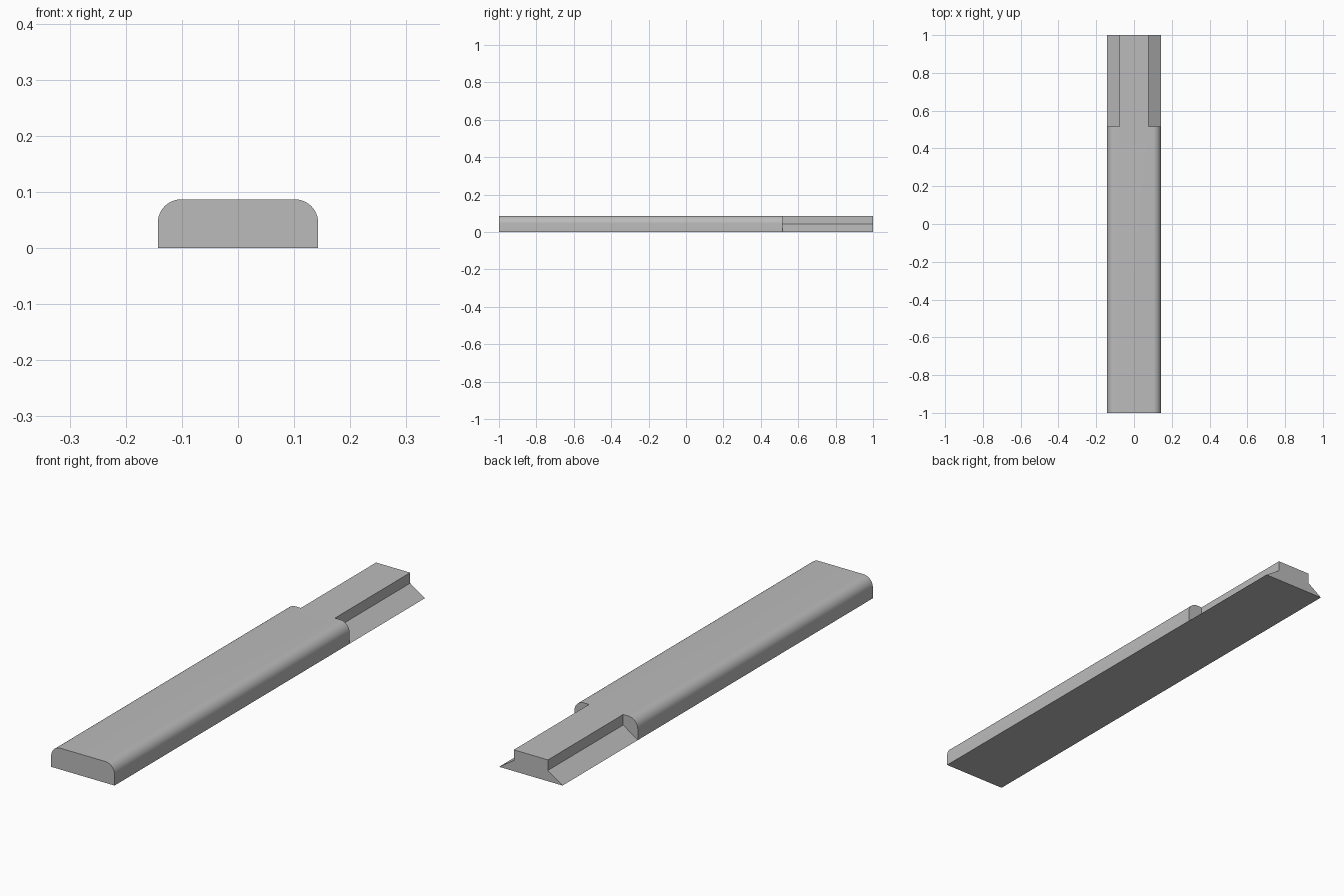
import bpy, bmesh
from math import sin, cos, pi

cube = bpy.data.objects.get("Cube")
if cube:
    bpy.data.objects.remove(cube, do_unlink=True)

HALF_W, HEIGHT, RADIUS = 0.143, 0.087, 0.042
TONGUE_W, SLOPE_TOP = 0.077, 0.044
FRONT, STEP, BACK = -1.0, 0.515, 1.0

grey = bpy.data.materials.new("plain grey")
grey.use_nodes = True
colour = (0.5, 0.5, 0.5, 1)
grey.diffuse_color = colour
grey.node_tree.nodes["Principled BSDF"].inputs["Base Color"].default_value = colour

# Half profiles (x, z) running from the bottom corner to the top
body_half = [(HALF_W, 0)] + [
    (HALF_W - RADIUS + RADIUS * cos(i * pi / 24),
     HEIGHT - RADIUS + RADIUS * sin(i * pi / 24)) for i in range(13)]
tongue_half = [(HALF_W, 0), (TONGUE_W, SLOPE_TOP), (TONGUE_W, HEIGHT)]


def mirrored(half):
    return half + [(-x, z) for x, z in reversed(half)]


bm = bmesh.new()


def ring(half, y):
    return [bm.verts.new((x, y, z)) for x, z in mirrored(half)]


def skin(a, b):
    for i in range(len(a)):
        j = (i + 1) % len(a)
        bm.faces.new((a[i], a[j], b[j], b[i]))


# Rounded body, then the dovetail tongue sharing its bottom corners
front, shoulder = ring(body_half, FRONT), ring(body_half, STEP)
root, end = ring(tongue_half, STEP), ring(tongue_half, BACK)
bmesh.ops.delete(bm, geom=[root[0], root[-1]], context='VERTS')
root[0], root[-1] = shoulder[0], shoulder[-1]
skin(front, shoulder)
skin(root, end)
bm.faces.new(front)
bm.faces.new(end)

# Shoulder faces above the slopes on both sides
n = len(body_half)
bm.faces.new(shoulder[:n] + [root[2], root[1]])
bm.faces.new(shoulder[n:] + [root[4], root[3]])

# Continuous top across the step
top = next(f for f in bm.faces if {shoulder[n - 1], shoulder[n], front[n]} <= set(f.verts))
bm.faces.remove(top)
bm.faces.new((front[n - 1], front[n], shoulder[n], root[3], root[2], shoulder[n - 1]))
bmesh.ops.recalc_face_normals(bm, faces=bm.faces)

mesh = bpy.data.meshes.new("tongued_bar")
bm.to_mesh(mesh)
bm.free()
mesh.materials.append(grey)
bar = bpy.data.objects.new("tongued_bar", mesh)
bpy.context.collection.objects.link(bar)

# Smooth rounded edges, keep the corners sharp
bpy.context.view_layer.objects.active = bar
bar.select_set(True)
bpy.ops.object.shade_smooth_by_angle(angle=pi / 6)
